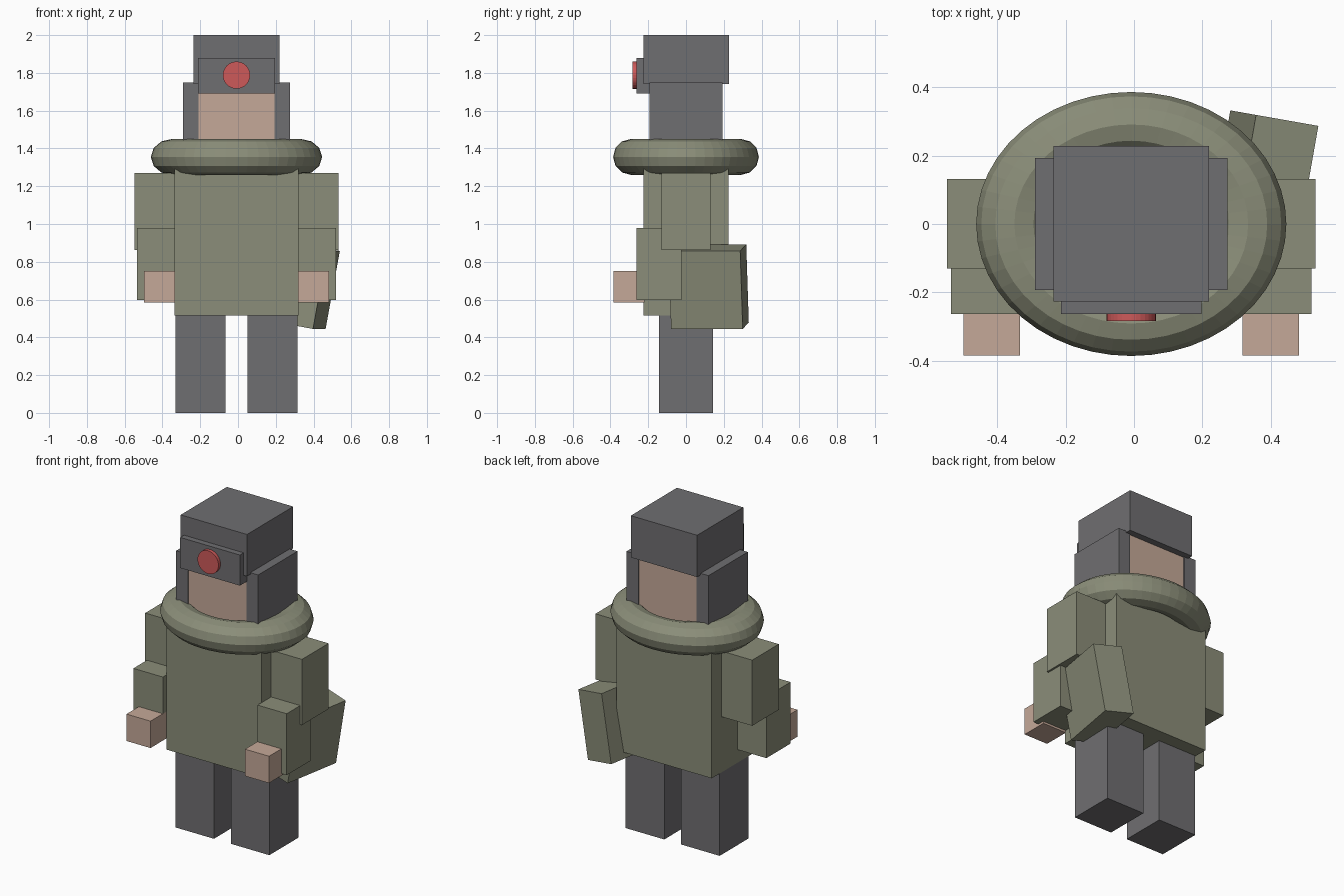
import bpy, math

if "Cube" in bpy.data.objects:
    bpy.data.objects.remove(bpy.data.objects["Cube"])

CX = -0.008  # symmetry plane of the figure


def material(name, rgb):
    m = bpy.data.materials.new(name)
    m.diffuse_color = (*rgb, 1)
    m.use_nodes = True
    m.node_tree.nodes["Principled BSDF"].inputs["Base Color"].default_value = m.diffuse_color
    return m


OLIVE = material("olive cloth", (0.258, 0.27, 0.192))
GRAY = material("dark gray", (0.159, 0.157, 0.165))
SKIN = material("skin", (0.56, 0.397, 0.314))
RED = material("red badge", (0.61, 0.102, 0.102))


def finish(name, mat):
    ob = bpy.context.object
    ob.name = name
    ob.data.materials.append(mat)
    return ob


def box(name, mat, x, y, z):
    """Box from (min, max) ranges; x is measured from the symmetry plane."""
    bpy.ops.mesh.primitive_cube_add(
        size=1, location=(CX + sum(x) / 2, sum(y) / 2, sum(z) / 2))
    ob = finish(name, mat)
    ob.scale = (x[1] - x[0], y[1] - y[0], z[1] - z[0])
    return ob


def pair(name, mat, x, y, z):
    box(name + "_right", mat, x, y, z)
    box(name + "_left", mat, (-x[1], -x[0]), y, z)


# Body and limbs
box("torso", OLIVE, (-0.327, 0.327), (-0.226, 0.226), (0.515, 1.32))
pair("leg", GRAY, (0.058, 0.323), (-0.142, 0.142), (0, 0.53))
pair("upper_arm", OLIVE, (0.32, 0.539), (-0.13, 0.131), (0.862, 1.27))
pair("forearm", OLIVE, (0.325, 0.527), (-0.263, -0.025), (0.598, 0.98))
pair("hand", SKIN, (0.325, 0.49), (-0.384, -0.22), (0.585, 0.752))

# Head and hat with ear flaps
box("head", SKIN, (-0.2, 0.2), (-0.187, 0.187), (1.3, 1.76))
box("hat", GRAY, (-0.228, 0.228), (-0.226, 0.228), (1.74, 2.0))
pair("ear_flap", GRAY, (0.2, 0.282), (-0.193, 0.193), (1.35, 1.75))
box("hat_front_plate", GRAY, (-0.205, 0.205), (-0.263, -0.19), (1.69, 1.88))

# Round badge on the hat plate
bpy.ops.mesh.primitive_cylinder_add(
    vertices=32, radius=0.072, depth=0.05,
    location=(CX, -0.258, 1.788), rotation=(math.pi / 2, 0, 0))
finish("badge", RED)

# Oval collar ring
bpy.ops.mesh.primitive_torus_add(
    major_segments=48, minor_segments=12, major_radius=0.291,
    minor_radius=0.095, location=(CX, 0, 1.355))
finish("collar", OLIVE).scale.x = 1.175

# Tilted hip bag
bpy.ops.mesh.primitive_cube_add(
    size=1, location=(0.377, 0.12, 0.668),
    rotation=(0, math.radians(10.5), math.radians(-10)))
finish("hip_bag", OLIVE).scale = (0.188, 0.385, 0.42)
